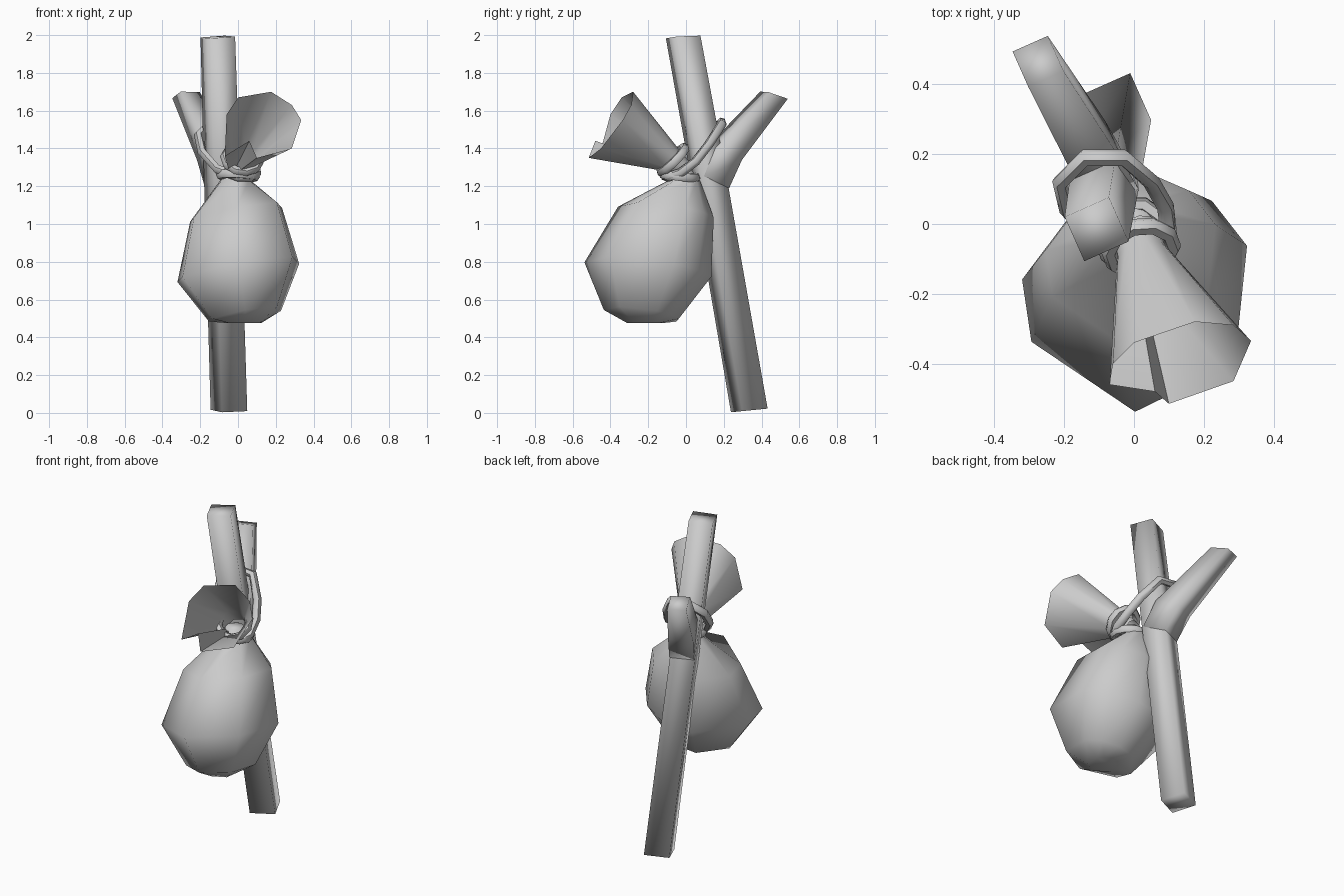
import bpy, math
from mathutils import Vector

cube = bpy.data.objects.get("Cube")
if cube:
    bpy.data.objects.remove(cube, do_unlink=True)

grey = bpy.data.materials.new("plain_grey")
grey.use_nodes = True
GREY = (0.6, 0.6, 0.6, 1)
grey.diffuse_color = GREY
grey.node_tree.nodes["Principled BSDF"].inputs["Base Color"].default_value = GREY


def loft(name, rings, caps=(True, True), closed=False, angle=60):
    """Skin equal-sized rings of points into one smooth-shaded mesh."""
    n, count = len(rings[0]), len(rings)
    verts = [tuple(p) for ring in rings for p in ring]
    faces = []
    for r in range(count if closed else count - 1):
        a, b = r * n, (r + 1) % count * n
        faces += [(a + i, a + (i + 1) % n, b + (i + 1) % n, b + i) for i in range(n)]
    if not closed and caps[0]:
        faces.append(tuple(reversed(range(n))))
    if not closed and caps[1]:
        faces.append(tuple(range((count - 1) * n, count * n)))
    mesh = bpy.data.meshes.new(name)
    mesh.from_pydata(verts, [], faces)
    mesh.materials.append(grey)
    obj = bpy.data.objects.new(name, mesh)
    bpy.context.collection.objects.link(obj)
    bpy.ops.object.select_all(action='DESELECT')
    obj.select_set(True)
    bpy.context.view_layer.objects.active = obj
    bpy.ops.object.shade_smooth_by_angle(angle=math.radians(angle))
    return obj


def flat_ring(centre, radius, angles, slope=(0, 0)):
    """Horizontal ring of points, sheared so it tips along x and y."""
    ring = []
    for a in angles:
        x, y = radius * math.cos(math.radians(a)), radius * math.sin(math.radians(a))
        ring.append(Vector(centre) + Vector((x, y, slope[0] * x + slope[1] * y)))
    return ring


def rope(name, path, radius=0.025, sides=6):
    """Closed tube through the path points."""
    pts = [Vector(p) for p in path]
    mid = sum(pts, Vector()) / len(pts)
    rings = []
    for i, p in enumerate(pts):
        along = (pts[(i + 1) % len(pts)] - pts[i - 1]).normalized()
        out = p - mid
        out = (out - along * out.dot(along)).normalized()
        side = along.cross(out)
        turns = [2 * math.pi * k / sides for k in range(sides)]
        rings.append([p + radius * (math.cos(t) * out + math.sin(t) * side) for t in turns])
    return loft(name, rings, closed=True)


def circle(centre, normal, radius, count=10):
    turn = Vector((0, 0, 1)).rotation_difference(Vector(normal))
    return [Vector(centre) + turn @ p for p in
            flat_ring((0, 0, 0), radius, [360 * k / count for k in range(count)])]


# Square stick, leaning back at the foot
square = [69, 159, 249, 339]
loft("stick", [flat_ring((-0.048, 0.335, 0.013), 0.104, square, (0, 0.1)),
               flat_ring((-0.085, 0.12, 1.25), 0.102, square),
               flat_ring((-0.107, -0.015, 1.99), 0.098, square, (0.05, 0.06))], angle=100)

# Forked side branch
loft("branch", [flat_ring((-0.08, 0.135, 1.22), 0.1, square, (0.2, -0.4)),
                flat_ring((-0.12, 0.2, 1.37), 0.103, square, (0.2, -0.4)),
                flat_ring((-0.275, 0.466, 1.682), 0.078, square, (0.1, -0.3))], angle=100)

# Bulging sack
around = [24, 52, 81, 113, 173, 204, 268, 324]
tip = (0.17, -0.13)
loft("sack", [flat_ring((0.04, -0.22, 0.475), 0.09, around, (0, 0)),
              flat_ring((0.045, -0.235, 0.52), 0.2, around, tip),
              flat_ring((0.015, -0.2, 0.755), 0.338, around, tip),
              flat_ring((0, -0.105, 1.06), 0.255, around, tip),
              flat_ring((-0.01, -0.01, 1.23), 0.085, around),
              flat_ring((0, -0.03, 1.3), 0.05, around)], angle=80)

# Flared cloth mouth, open and one layer thick
rim = [Vector(p) for p in [
    (0.175, -0.28, 1.70), (0, -0.34, 1.67), (-0.06, -0.4, 1.58), (-0.07, -0.46, 1.36),
    (0.06, -0.48, 1.44), (0.1, -0.515, 1.35), (0.285, -0.45, 1.4),
    (0.335, -0.335, 1.55), (0.285, -0.29, 1.63)]]
middle = sum(rim, Vector()) / len(rim)


def shrunk(centre, factor):
    return [Vector(centre) + factor * (p - middle) for p in rim]


loft("cloth_mouth", [shrunk((0, -0.01, 1.27), 0.3), shrunk((0.02, -0.09, 1.345), 0.36), rim],
     caps=(False, False), angle=70)

# Rope wound on the neck and looped over the fork
rope("neck_rope_low", circle((0, -0.035, 1.255), (0.05, 0.12, 1), 0.092))
rope("neck_rope_high", circle((0.02, -0.07, 1.34), (0.15, -0.7, 0.7), 0.092))
rope("hanging_loop", [
    (0.1, -0.03, 1.27), (0.09, 0.05, 1.33), (0.05, 0.12, 1.42), (-0.03, 0.19, 1.53),
    (-0.14, 0.19, 1.54), (-0.21, 0.12, 1.47), (-0.19, 0.04, 1.38), (-0.11, -0.05, 1.29),
    (0, -0.11, 1.25), (0.07, -0.09, 1.25)])
